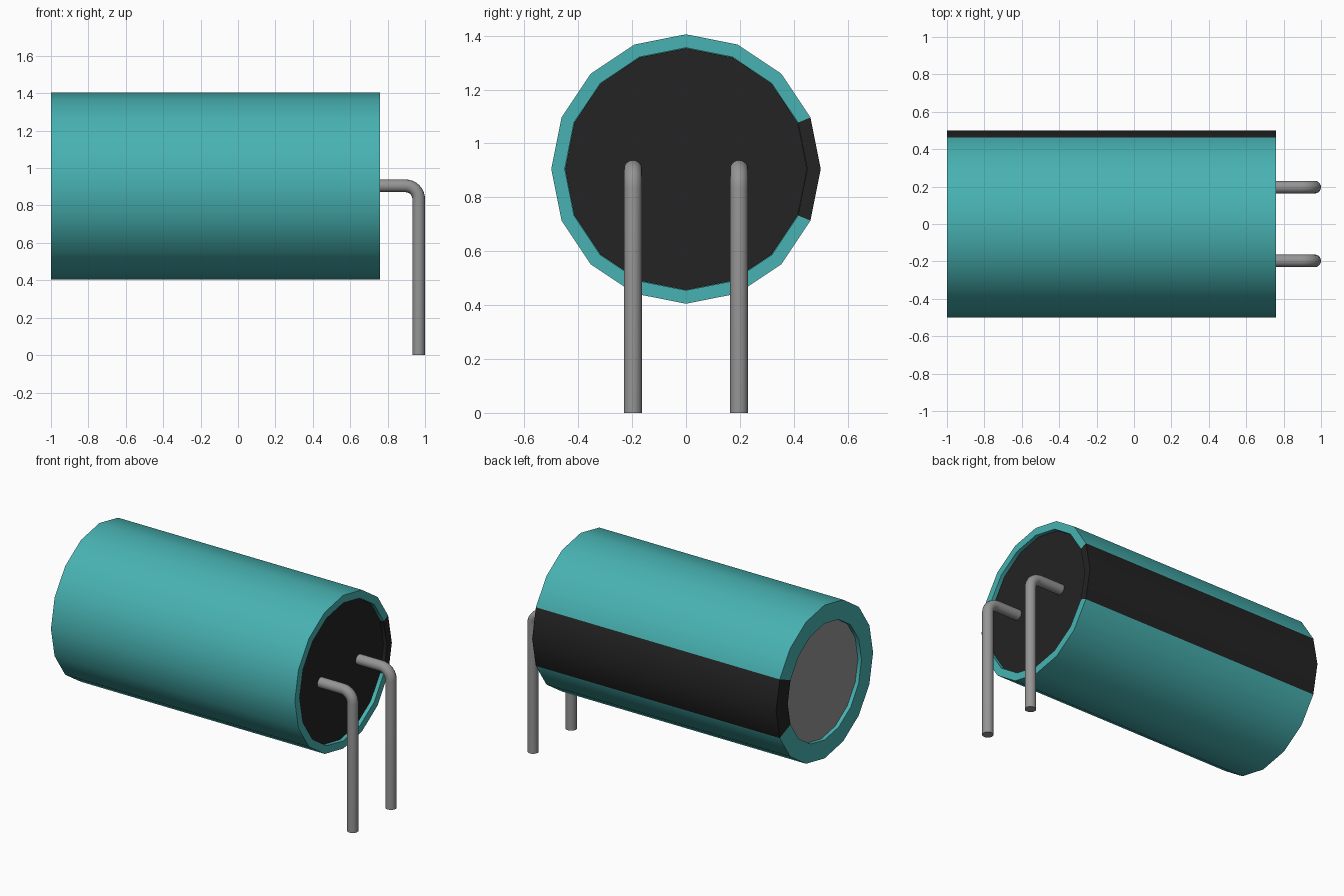
import bpy, bmesh, math
from mathutils import Vector

cube = bpy.data.objects.get("Cube")
if cube:
    bpy.data.objects.remove(cube, do_unlink=True)

AXIS_Z = 0.905   # height of the can's axis
SIDES = 16


def material(name, rgb):
    m = bpy.data.materials.new(name)
    m.use_nodes = True
    m.diffuse_color = (*rgb, 1)
    bsdf = m.node_tree.nodes["Principled BSDF"]
    bsdf.inputs["Base Color"].default_value = (*rgb, 1)
    bsdf.inputs["Roughness"].default_value = 0.6
    return m


teal = material("teal sleeve", (0.065, 0.445, 0.445))
black = material("black", (0.017, 0.017, 0.017))
metal = material("grey metal", (0.3, 0.3, 0.3))


def finish(name, bm, mats):
    bmesh.ops.recalc_face_normals(bm, faces=bm.faces)
    me = bpy.data.meshes.new(name)
    bm.to_mesh(me)
    bm.free()
    ob = bpy.data.objects.new(name, me)
    bpy.context.collection.objects.link(ob)
    for m in mats:
        me.materials.append(m)
    bpy.ops.object.select_all(action='DESELECT')
    ob.select_set(True)
    bpy.context.view_layer.objects.active = ob
    bpy.ops.object.shade_smooth_by_angle(angle=math.radians(35))
    return ob


def bridge(bm, rings, closed=False):
    """Skin a list of vertex rings with quads."""
    pairs = list(zip(rings, rings[1:]))
    if closed:
        pairs.append((rings[-1], rings[0]))
    for a, b in pairs:
        n = len(a)
        for i in range(n):
            bm.faces.new((a[i], a[(i + 1) % n], b[(i + 1) % n], b[i]))


def ring(bm, centre, u, v, r, n):
    return [bm.verts.new(centre + r * (math.cos(t) * u + math.sin(t) * v))
            for t in (2 * math.pi * i / n for i in range(n))]


Y, Z = Vector((0, 1, 0)), Vector((0, 0, 1))


def x_ring(bm, x, r):
    return ring(bm, Vector((x, 0, AXIS_Z)), Y, Z, r, SIDES)


# Plastic sleeve: a tube with a wider lip folded over the closed end
bm = bmesh.new()
profile = [(-0.96, 0.38), (-1, 0.38), (-1, 0.5), (0.76, 0.5), (0.76, 0.45), (-0.96, 0.45)]
bridge(bm, [x_ring(bm, x, r) for x, r in profile], closed=True)
# Polarity stripe: the two side strips around +y
for f in bm.faces:
    c = f.calc_center_median()
    if abs(math.atan2(c.z - AXIS_Z, c.y)) < math.radians(22):
        f.material_index = 1
finish("sleeve", bm, [teal, black])


# End discs, slightly recessed in the sleeve
def disc(name, x0, x1, r, mat):
    bm = bmesh.new()
    a, b = x_ring(bm, x0, r), x_ring(bm, x1, r)
    bridge(bm, [a, b])
    bm.faces.new(a)
    bm.faces.new(b)
    finish(name, bm, [mat])


disc("can_end", -0.975, -0.94, 0.384, metal)
disc("base_seal", 0.68, 0.735, 0.449, black)


# Bent wire leads: out along x, rounded elbow, straight down
def lead(name, y):
    bm = bmesh.new()
    r, bend, lx = 0.034, 0.07, 0.966
    path = [(Vector((0.70, y, AXIS_Z)), 0.0)]
    steps = 8
    for i in range(steps + 1):
        t = math.pi / 2 * i / steps
        path.append((Vector((lx - bend + bend * math.sin(t), y,
                             AXIS_Z - bend + bend * math.cos(t))), t))
    path.append((Vector((lx, y, 0)), math.pi / 2))
    rings = [ring(bm, p, Y, Vector((math.sin(t), 0, math.cos(t))), r, 16) for p, t in path]
    bridge(bm, rings)
    bm.faces.new(rings[0])
    bm.faces.new(rings[-1])
    finish(name, bm, [metal])


lead("front_lead", -0.197)
lead("back_lead", 0.197)
